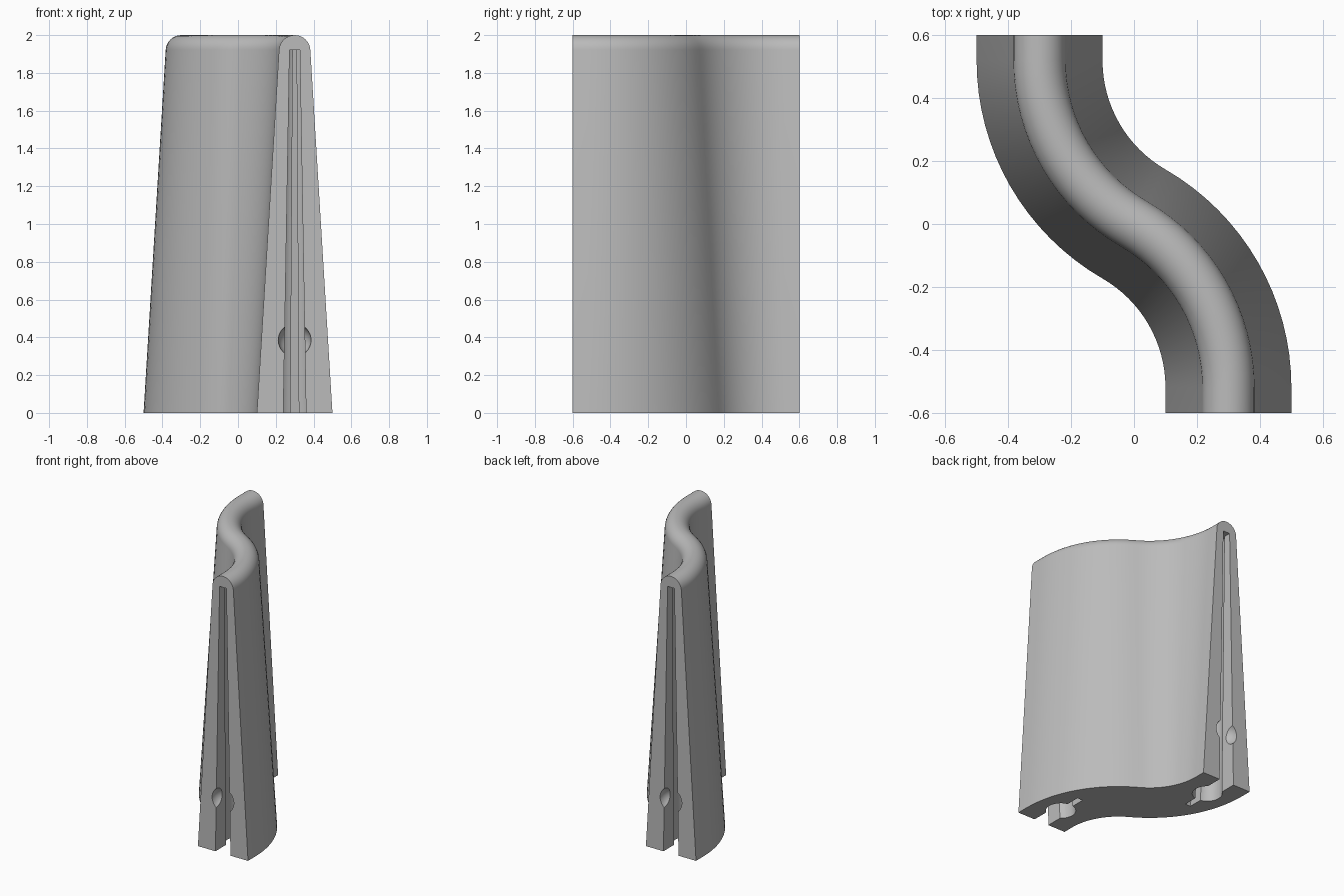
import bpy, bmesh, math

if "Cube" in bpy.data.objects:
    bpy.data.objects.remove(bpy.data.objects["Cube"])

gray = bpy.data.materials.new("plain gray")
gray.diffuse_color = (0.5, 0.5, 0.5, 1)
gray.use_nodes = True
gray.node_tree.nodes["Principled BSDF"].inputs["Base Color"].default_value = gray.diffuse_color


def loft(name, rings):
    """Closed solid through equal-length rings of points, capped at both ends."""
    bm = bmesh.new()
    vs = [[bm.verts.new(p) for p in ring] for ring in rings]
    n = len(rings[0])
    for a, b in zip(vs, vs[1:]):
        for i in range(n):
            j = (i + 1) % n
            bm.faces.new((a[i], a[j], b[j], b[i]))
    bm.faces.new(vs[0])
    bm.faces.new(vs[-1])
    bmesh.ops.recalc_face_normals(bm, faces=bm.faces)
    mesh = bpy.data.meshes.new(name)
    bm.to_mesh(mesh)
    bm.free()
    ob = bpy.data.objects.new(name, mesh)
    bpy.context.collection.objects.link(ob)
    mesh.materials.append(gray)
    return ob


# Tapered wall profile with a rounded ridge: (sideways offset, height)
R_TOP, TILT = 0.083, math.radians(3.5)
profile = [(-0.2, 0), (0.2, 0)]
for i in range(17):
    a = TILT + (math.pi - 2 * TILT) * i / 16
    profile.append((R_TOP * math.cos(a), 2 - R_TOP + R_TOP * math.sin(a)))

# S-shaped centre line: straight end, two 60 degree arcs, straight end
R, N = 0.6, 16
Y0 = R * math.sin(math.radians(60))
path = [(-0.3, 0.6, 0.0)]
for i in range(N + 1):
    a = math.radians(60) * i / N
    path.append((0.3 - R * math.cos(a), Y0 - R * math.sin(a), a))
path += [(-x, -y, a) for x, y, a in reversed(path[:-1])]
wall = loft("curved_wall", [
    [(x + u * math.cos(a), y + u * math.sin(a), z) for u, z in profile]
    for x, y, a in path])

# Keyhole section: mouth, round bore, narrow notch (sideways, depth)
MOUTH, BORE, NOTCH, CENTRE, DEPTH = 0.06, 0.1, 0.022, 0.2, 0.4
a0, a1 = math.asin(MOUTH / BORE), math.pi - math.asin(NOTCH / BORE)
half = [(MOUTH, -0.1)]
for i in range(13):
    a = a0 + (a1 - a0) * i / 12
    half.append((BORE * math.sin(a), CENTRE - BORE * math.cos(a)))
half.append((NOTCH, DEPTH))
keyhole = half + [(-u, d) for u, d in reversed(half)]

# Cut a tapering keyhole slot and a round dimple into each end
SLOT_TOP, SHRINK = 1.92, 0.45
for side in (1, -1):
    rings = []
    for z in (-0.1, SLOT_TOP):
        s = 1 + (SHRINK - 1) * z / SLOT_TOP
        rings.append([(side * (0.3 + u * s), side * (-0.6 + d * s), z)
                      for u, d in keyhole])
    slot = loft("slot_cutter", rings)
    bpy.ops.mesh.primitive_uv_sphere_add(
        segments=32, ring_count=16, radius=0.087,
        location=(side * 0.3, side * -0.6, 0.385))
    dimple = bpy.context.object
    dimple.name = "dimple_cutter"
    dimple.data.materials.append(gray)
    for cutter in (slot, dimple):
        cutter.hide_render = True
        mod = wall.modifiers.new("cut", 'BOOLEAN')
        mod.operation = 'DIFFERENCE'
        mod.solver = 'EXACT'
        mod.object = cutter
        bpy.context.view_layer.objects.active = wall
        bpy.ops.object.modifier_apply(modifier=mod.name)
        bpy.data.objects.remove(cutter)

# Smooth curves, crisp edges
bpy.ops.object.select_all(action='DESELECT')
wall.select_set(True)
bpy.context.view_layer.objects.active = wall
bpy.ops.object.shade_smooth_by_angle(angle=math.radians(30))
